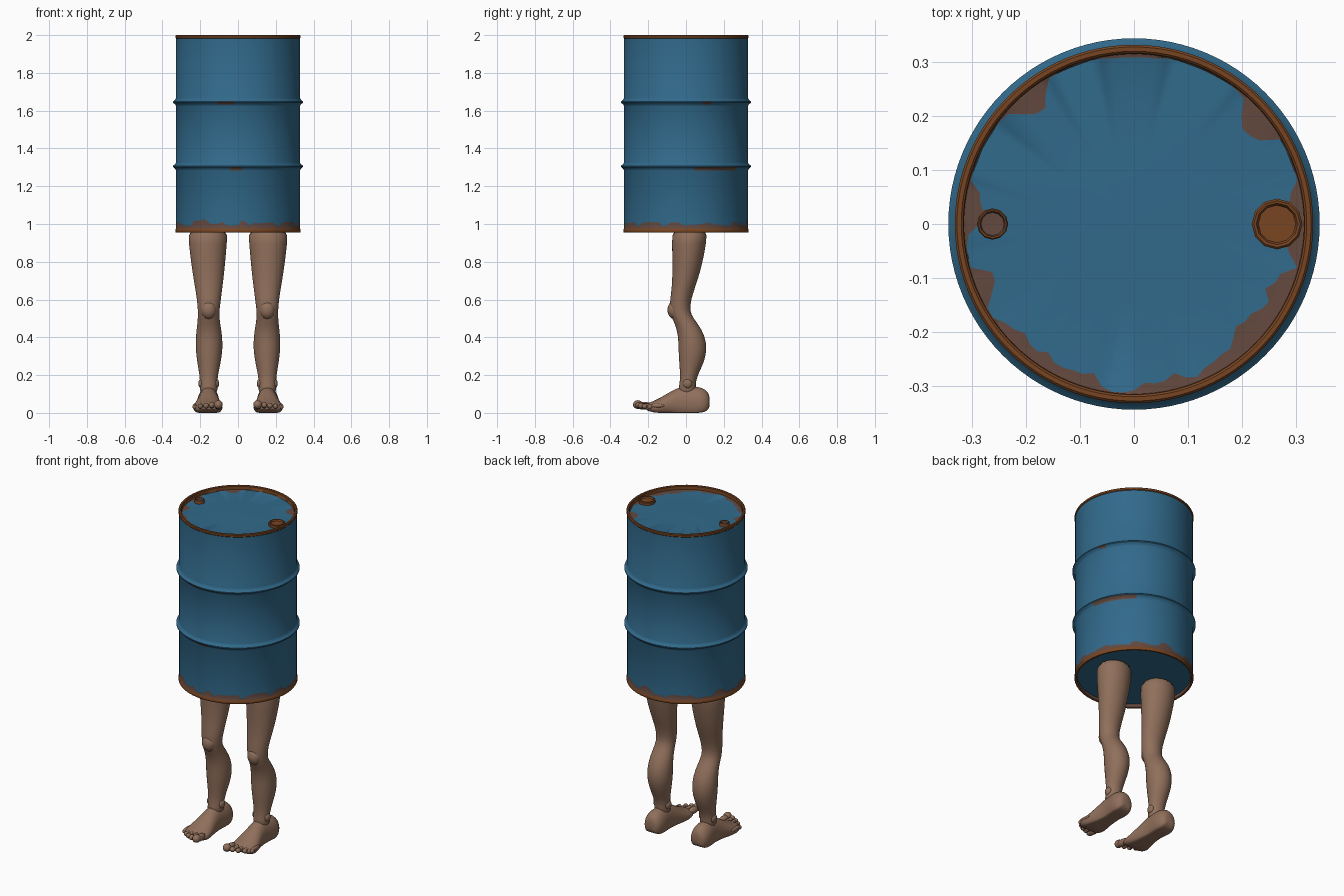
import bpy, bmesh
from math import sin, cos, pi, radians, degrees
from mathutils import Matrix, Vector

if "Cube" in bpy.data.objects:
    bpy.data.objects.remove(bpy.data.objects["Cube"])


def material(name, rgb):
    m = bpy.data.materials.new(name)
    m.use_nodes = True
    m.diffuse_color = (*rgb, 1)
    bsdf = m.node_tree.nodes["Principled BSDF"]
    bsdf.inputs["Base Color"].default_value = (*rgb, 1)
    bsdf.inputs["Roughness"].default_value = 0.7
    return m


BLUE = material("drum blue", (0.031, 0.144, 0.26))
RUST = material("orange rust", (0.19, 0.06, 0.016))
BROWN = material("brown rust", (0.125, 0.066, 0.05))
SKIN = material("skin", (0.28, 0.16, 0.105))
DRUM_MATS = [BLUE, RUST, BROWN]


def finish(bm, name, mats, angle=40, subdivide=0):
    bmesh.ops.remove_doubles(bm, verts=bm.verts, dist=0.00005)
    bmesh.ops.recalc_face_normals(bm, faces=bm.faces)
    me = bpy.data.meshes.new(name)
    bm.to_mesh(me)
    bm.free()
    ob = bpy.data.objects.new(name, me)
    bpy.context.collection.objects.link(ob)
    for m in mats:
        me.materials.append(m)
    bpy.ops.object.select_all(action='DESELECT')
    ob.select_set(True)
    bpy.context.view_layer.objects.active = ob
    bpy.ops.object.shade_smooth_by_angle(angle=radians(angle))
    if subdivide:
        mod = ob.modifiers.new("smooth", 'SUBSURF')
        mod.levels = mod.render_levels = subdivide
    return ob


def loft(bm, rings, paint=None):
    """Skin closed rings of points and cap both ends."""
    loops = [[bm.verts.new(p) for p in ring] for ring in rings]
    n = len(loops[0])
    for k, (a, b) in enumerate(zip(loops, loops[1:])):
        for i in range(n):
            j = (i + 1) % n
            f = bm.faces.new((a[i], a[j], b[j], b[i]))
            if paint:
                f.material_index = paint(k, 2 * pi * (i + 0.5) / n)
    for k, cap in ((0, loops[0]), (len(loops) - 2, loops[-1])):
        f = bm.faces.new(cap)
        if paint:
            f.material_index = paint(k, 0)


def lathe(name, profile, paint, segments, centre=(0, 0)):
    """profile(angle) gives the (radius, height) points at that angle."""
    columns = [profile(2 * pi * i / segments) for i in range(segments)]
    rings = []
    for k in range(len(columns[0])):
        rings.append([(centre[0] + c[k][0] * cos(2 * pi * i / segments),
                       centre[1] + c[k][0] * sin(2 * pi * i / segments), c[k][1])
                      for i, c in enumerate(columns)])
    bm = bmesh.new()
    loft(bm, rings, paint)
    return finish(bm, name, DRUM_MATS)


def patches(angle, bumps, base):
    """Ragged rust edge: rounded bumps of (degrees, half width, depth)."""
    depth = base
    for at, half, d in bumps:
        off = abs((degrees(angle) - at + 180) % 360 - 180) / half
        if off < 1:
            depth = max(depth, base + d * (1 - off ** 3))
    return depth + min(depth, 0.02) * 0.2 * (sin(angle * 23) + sin(angle * 37))


# Drum shell, lids, rims and rolling hoops
SKIRT = [(233, 12, .03), (252, 9, .012), (275, 5, .025), (296, 14, .015), (325, 12, .02),
         (350, 9, .015), (20, 14, .01), (55, 10, .015), (82, 10, .03), (120, 16, .015),
         (160, 9, .025), (195, 12, .015)]
LID = [(130, 9, .038), (40, 9, .045), (175, 10, .03), (0, 15, .03), (201, 6, .04),
       (230, 16, .022), (250, 10, .022), (281, 12, .02), (300, 9, .018), (318, 15, .04),
       (336, 9, .035), (90, 10, .005)]


def hoop(z):
    return [(.328, z - .022), (.333, z - .012), (.344, z - .003),
            (.344, z + .003), (.333, z + .012), (.328, z + .022)]


def drum_profile(a):
    rust_top = 0.976 + patches(a, SKIRT, 0.016)
    rust_in = 0.315 - patches(a, LID, 0.002)
    return ([(.01, .975), (.316, .975), (.318, .957), (.322, .955), (.329, .955), (.332, .960),
             (.332, .970), (.328, .976), (.328, rust_top)]
            + hoop(1.305) + hoop(1.645)
            + [(.328, 1.982), (.332, 1.986), (.332, 1.996), (.328, 2.0), (.320, 2.0),
               (.316, 1.996), (.315, 1.977), (rust_in, 1.975), (.15, 1.977), (.01, 1.978)])


def drum_paint(k, a):
    d = degrees(a)
    if k == 1 or k == 7 or k == 27:
        return 2
    if 2 <= k <= 6 or 21 <= k <= 26:
        return 1
    if k in (9, 10) and (8 < d < 52 or 262 < d < 272):
        return 2
    if k in (16, 17) and (14 < d < 22 or 252 < d < 266):
        return 2
    return 0


lathe("drum", drum_profile, drum_paint, 96)

# Bung caps on the lid
for label, x, r, rim, well in (("large_bung", .265, .047, 1, 1), ("small_bung", -.262, .029, 1, 2)):
    lathe(label,
          lambda a, r=r: [(r, 1.97), (r, 1.99), (r * .92, 1.994), (r * .82, 1.993),
                          (r * .74, 1.984), (r * .1, 1.983)],
          lambda k, a, rim=rim, well=well: well if k >= 3 else rim, 12, (x, 0))

# Leg sections: height, inner x, outer x, front y, back y
LEG = [(.985, .05, .267, -.077, .118), (.90, .058, .262, -.075, .108),
       (.80, .066, .250, -.073, .090), (.70, .077, .235, -.073, .062),
       (.63, .086, .222, -.080, .036), (.57, .094, .215, -.088, .022),
       (.52, .100, .212, -.084, .024), (.47, .093, .216, -.058, .066),
       (.41, .083, .224, -.042, .100), (.34, .080, .226, -.041, .113),
       (.27, .090, .217, -.037, .098), (.20, .106, .204, -.031, .062),
       (.15, .110, .201, -.034, .048), (.09, .105, .206, -.05, .06)]
# Foot sections: y, inner x, outer x, top, underside
FOOT = [(.126, .130, .185, .085, .035), (.115, .110, .205, .115, .012),
        (.085, .098, .218, .135, .0), (.045, .097, .217, .140, .0),
        (.0, .102, .210, .145, .0), (-.04, .100, .212, .135, .0),
        (-.08, .094, .220, .115, .0), (-.12, .086, .232, .090, .0),
        (-.16, .080, .240, .068, .0), (-.195, .084, .236, .055, .008),
        (-.215, .095, .215, .045, .018)]
RING = [2 * pi * i / 20 for i in range(20)]


def ball(bm, centre, size):
    mat = Matrix.Translation(Vector(centre)) @ Matrix.Diagonal((*size, 1))
    bmesh.ops.create_uvsphere(bm, u_segments=20, v_segments=12, radius=1, matrix=mat)


for side, s in (("left", 1), ("right", -1)):
    # Thigh, knee and calf
    bm = bmesh.new()
    loft(bm, [[(s * ((x0 + x1) / 2 + (x1 - x0) / 2 * cos(t)),
                (y0 + y1) / 2 + (y1 - y0) / 2 * sin(t), z) for t in RING]
              for z, x0, x1, y0, y1 in LEG])
    finish(bm, side + "_leg", [SKIN], 60, 1)

    bm = bmesh.new()
    ball(bm, (s * .155, -.058, .545), (.042, .040, .050))
    finish(bm, side + "_kneecap", [SKIN], 60)

    bm = bmesh.new()
    for x in (.116, .194):
        ball(bm, (s * x, .008, .155), (.016, .024, .026))
    finish(bm, side + "_ankle_bones", [SKIN], 60)

    # Foot with a flat sole
    bm = bmesh.new()
    loft(bm, [[(s * ((x0 + x1) / 2 + (x1 - x0) / 2 * cos(t)), y,
                max(low, low + (top - low) * (.38 + .62 * sin(t)))) for t in RING]
              for y, x0, x1, top, low in FOOT])
    finish(bm, side + "_foot", [SKIN], 60, 1)

    # Toes, the big one innermost
    bm = bmesh.new()
    for i in range(5):
        r = .023 if i == 0 else .0165 - .001 * i
        x, y = .104 + .03 * i + (.005 if i else 0), -.243 + .004 * i * i
        ball(bm, (s * x, y + .02, .038), (r * .85, .045, r * .9))
        ball(bm, (s * x, y - .012, .044 - .003 * i), (r, r * 1.1, r))
    finish(bm, side + "_toes", [SKIN], 60)
